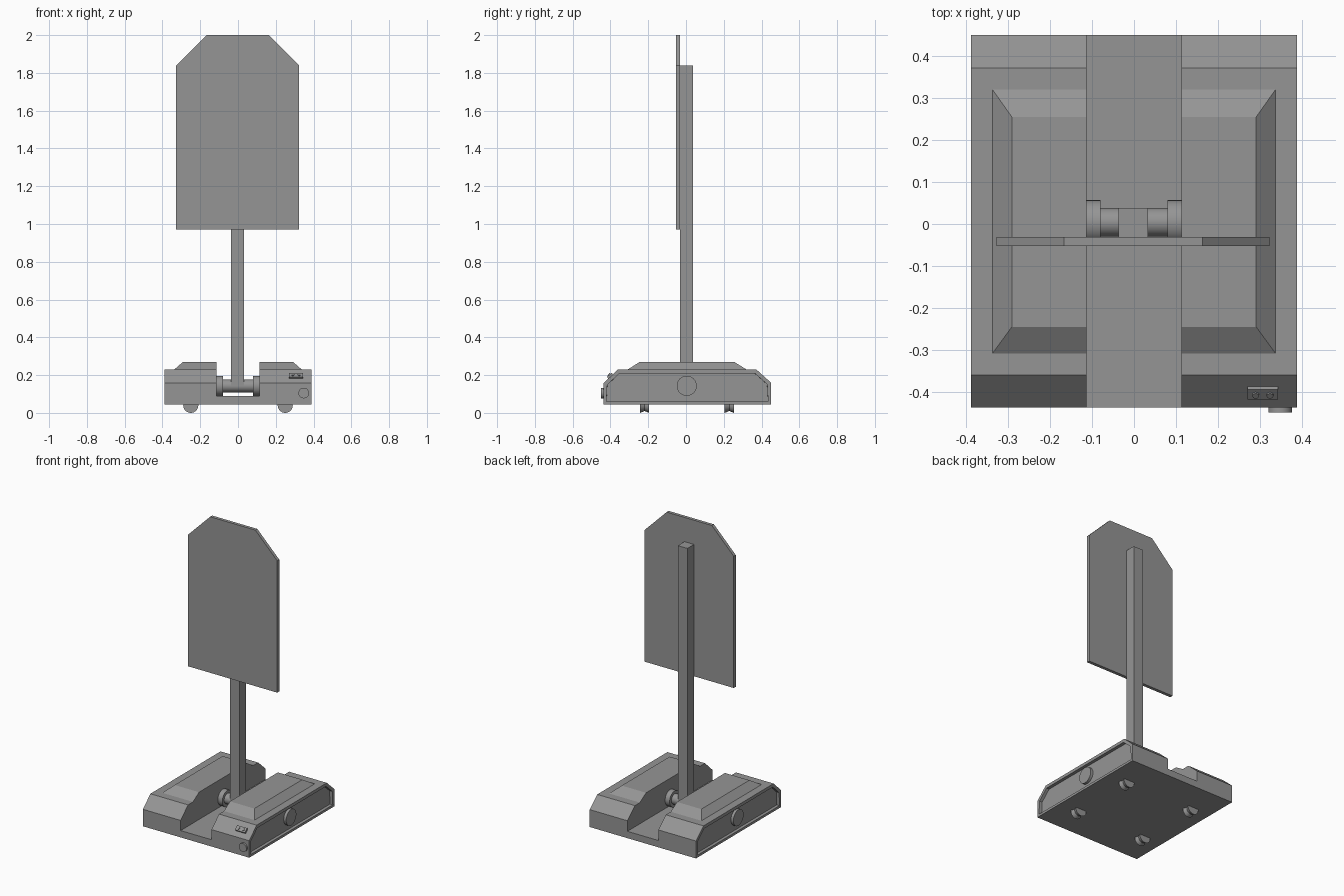
import bpy, bmesh, math
from mathutils import Matrix, Vector

if "Cube" in bpy.data.objects:
    bpy.data.objects.remove(bpy.data.objects["Cube"])

grey = bpy.data.materials.new("mid_grey")
grey.use_nodes = True
colour = (0.3, 0.3, 0.3, 1)
grey.diffuse_color = colour
grey.node_tree.nodes["Principled BSDF"].inputs["Base Color"].default_value = colour


def finish(name, bm, smooth=False):
    bmesh.ops.recalc_face_normals(bm, faces=bm.faces)
    mesh = bpy.data.meshes.new(name)
    bm.to_mesh(mesh)
    bm.free()
    mesh.materials.append(grey)
    ob = bpy.data.objects.new(name, mesh)
    bpy.context.collection.objects.link(ob)
    if smooth:
        bpy.ops.object.select_all(action='DESELECT')
        ob.select_set(True)
        bpy.context.view_layer.objects.active = ob
        bpy.ops.object.shade_smooth_by_angle(angle=math.radians(30))
    return ob


def box(name, low, high, rot=None):
    low, high = Vector(low), Vector(high)
    bm = bmesh.new()
    bmesh.ops.create_cube(bm, size=1)
    size = Matrix.Diagonal((high - low).to_4d())
    size[3][3] = 1
    turn = rot if rot else Matrix()
    bm.transform(Matrix.Translation((low + high) / 2) @ turn @ size)
    return finish(name, bm)


def cylinder(name, centre, axis, r1, length, r2=None):
    bm = bmesh.new()
    bmesh.ops.create_cone(bm, cap_ends=True, segments=32, radius1=r1,
                          radius2=r1 if r2 is None else r2, depth=length)
    turn = Vector((0, 0, 1)).rotation_difference(Vector(axis)).to_matrix().to_4x4()
    bm.transform(Matrix.Translation(centre) @ turn)
    return finish(name, bm, True)


def prism(points, offset):
    bm = bmesh.new()
    face = bm.faces.new([bm.verts.new(p) for p in points])
    new = bmesh.ops.extrude_face_region(bm, geom=[face])["geom"]
    bmesh.ops.translate(bm, vec=offset, verts=[v for v in new if isinstance(v, bmesh.types.BMVert)])
    bmesh.ops.recalc_face_normals(bm, faces=bm.faces)
    return bm


INNER, OUTER = 0.113, 0.388
FRONT, BACK = -0.437, 0.45
BOTTOM, SHOULDER, TOP = 0.045, 0.23, 0.27
AXLE_Y, AXLE_Z = 0.004, 0.143
pod_profile = [(FRONT, BOTTOM), (FRONT, 0.157), (-0.36, SHOULDER),
               (0.372, SHOULDER), (BACK, 0.16), (BACK, BOTTOM)]

for s, side in ((1, "left"), (-1, "right")):
    # side pod with a shallow framed recess on its outer face
    bm = prism([(s * INNER, y, z) for y, z in pod_profile], (s * (OUTER - INNER), 0, 0))
    outer = [f for f in bm.faces if f.normal.x * s > 0.9]
    bmesh.ops.inset_individual(bm, faces=outer, thickness=0.022)
    bmesh.ops.inset_individual(bm, faces=outer, thickness=0.0005, depth=-0.02)
    finish(side + "_pod", bm)

    # raised lid with sloping sides
    bm = prism([(s * INNER, -0.308, SHOULDER), (s * 0.337, -0.308, SHOULDER),
                (s * 0.337, 0.32, SHOULDER), (s * INNER, 0.32, SHOULDER)],
               (0, 0, TOP - SHOULDER))
    for v in bm.verts:
        if v.co.z > SHOULDER + 0.01:
            v.co.y = 0.255 if v.co.y > 0 else -0.245
            if abs(v.co.x) > INNER + 0.01:
                v.co.x = s * 0.291
    finish(side + "_lid", bm)

    # axle hub from the channel through to the outer face
    cylinder(side + "_hub", (s * 0.233, AXLE_Y, AXLE_Z), (1, 0, 0), 0.053, 0.306)

    # grooved wheels
    for y, end in ((-0.219, "front"), (0.229, "back")):
        for d in (-1, 1):
            cylinder(f"{end}_{side}_wheel", (s * 0.25, y + d * 0.012, 0.04),
                     (0, -d, 0), 0.04, 0.024, 0.03)

# channel floor, axle, pole
box("channel_floor", (-INNER, FRONT, BOTTOM), (INNER, BACK, 0.09))
cylinder("axle", (0, AXLE_Y, AXLE_Z), (1, 0, 0), 0.034, 0.17)
box("pole", (-0.037, -0.031, AXLE_Z), (0.033, 0.038, 1.84))

# sign board with clipped top corners
half = [(0.325, 0.97), (0.325, 1.84), (0.165, 2.0)]
outline = half + [(-x, z) for x, z in reversed(half)]
finish("sign_board", prism([(x - 0.002, -0.052, z) for x, z in outline], (0, 0.021, 0)))

# socket on the front slope, with two studs, and a round button below
tilt = Matrix.Rotation(math.radians(42), 4, 'X')
normal = tilt @ Vector((0, 0, 1))
socket = Vector((0.307, -0.40, 0.194))
size = Vector((0.0365, 0.016, 0.01))
box("socket", socket - size, socket + size, tilt)
for dx in (-0.017, 0.017):
    cylinder("socket_stud", socket + Vector((dx, 0, 0)) + normal * 0.011, normal, 0.008, 0.008)
cylinder("front_button", (0.348, FRONT - 0.003, 0.105), (0, 1, 0), 0.028, 0.018)
